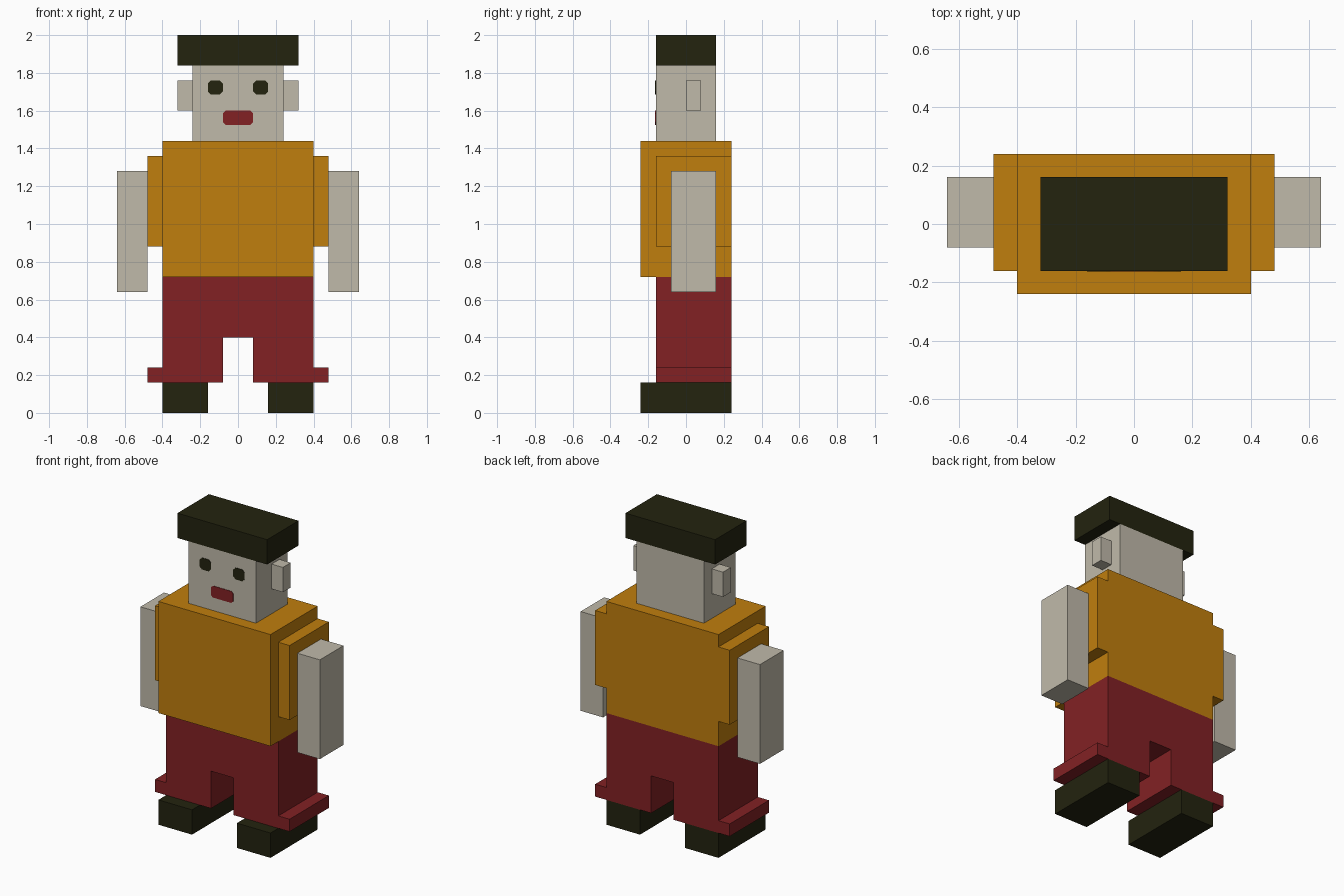
import bpy
import bmesh

cube = bpy.data.objects.get("Cube")
if cube:
    bpy.data.objects.remove(cube, do_unlink=True)


def material(name, rgb):
    """Flat material from an sRGB colour given in 0-255."""
    lin = [((c / 255 + 0.055) / 1.055) ** 2.4 for c in rgb]
    mat = bpy.data.materials.new(name)
    mat.use_nodes = True
    mat.diffuse_color = (*lin, 1)
    bsdf = mat.node_tree.nodes["Principled BSDF"]
    bsdf.inputs["Base Color"].default_value = (*lin, 1)
    bsdf.inputs["Roughness"].default_value = 0.9
    return mat


SKIN = material("pale skin", (192, 186, 170))
ORANGE = material("orange cloth", (192, 126, 13))
RED = material("dark red", (130, 33, 36))
BLACK = material("olive black", (35, 35, 15))


def prism(name, outline, y0, y1, mat):
    """Extrude an outline in the x-z plane from y0 back to y1."""
    bm = bmesh.new()
    face = bm.faces.new([bm.verts.new((x, y0, z)) for x, z in outline])
    new = bmesh.ops.extrude_face_region(bm, geom=[face])["geom"]
    verts = [v for v in new if isinstance(v, bmesh.types.BMVert)]
    bmesh.ops.translate(bm, vec=(0, y1 - y0, 0), verts=verts)
    bmesh.ops.recalc_face_normals(bm, faces=bm.faces)
    mesh = bpy.data.meshes.new(name)
    bm.to_mesh(mesh)
    bm.free()
    mesh.materials.append(mat)
    obj = bpy.data.objects.new(name, mesh)
    bpy.context.collection.objects.link(obj)
    return obj


def box(name, x, y, z, mat):
    outline = [(x[0], z[0]), (x[1], z[0]), (x[1], z[1]), (x[0], z[1])]
    return prism(name, outline, *y, mat)


def pair(name, x, y, z, mat):
    """A box on the left (+x) and its mirror image on the right."""
    box("left_" + name, x, y, z, mat)
    box("right_" + name, (-x[1], -x[0]), y, z, mat)


def face_plate(name, x, z, c, mat):
    """Thin plate with clipped corners on the front of the head."""
    (x0, x1), (z0, z1) = x, z
    outline = [(x0 + c, z0), (x1 - c, z0), (x1, z0 + c), (x1, z1 - c),
               (x1 - c, z1), (x0 + c, z1), (x0, z1 - c), (x0, z0 + c)]
    prism(name, outline, -0.163, -0.159, mat)


# Head and cap
box("cap", (-0.32, 0.32), (-0.16, 0.16), (1.84, 2.0), BLACK)
box("head", (-0.24, 0.24), (-0.16, 0.16), (1.44, 1.84), SKIN)
pair("ear", (0.24, 0.32), (0, 0.08), (1.60, 1.76), SKIN)

# Face
face_plate("left_eye", (0.08, 0.16), (1.685, 1.76), 0.016, BLACK)
face_plate("right_eye", (-0.16, -0.08), (1.685, 1.76), 0.016, BLACK)
face_plate("mouth", (-0.08, 0.08), (1.525, 1.60), 0.014, RED)

# Shirt and arms
box("shirt", (-0.4, 0.4), (-0.24, 0.24), (0.72, 1.44), ORANGE)
pair("sleeve", (0.4, 0.48), (-0.16, 0.24), (0.88, 1.36), ORANGE)
pair("arm", (0.48, 0.64), (-0.08, 0.16), (0.64, 1.28), SKIN)

# Trousers with a gap between the legs
half = [(0.08, 0.40), (0.08, 0.16), (0.4, 0.16), (0.4, 0.72)]
prism("trousers", half + [(-x, z) for x, z in reversed(half)], -0.16, 0.24, RED)
pair("cuff", (0.4, 0.48), (-0.16, 0.24), (0.16, 0.24), RED)

# Shoes
pair("shoe", (0.16, 0.4), (-0.24, 0.24), (0, 0.16), BLACK)
